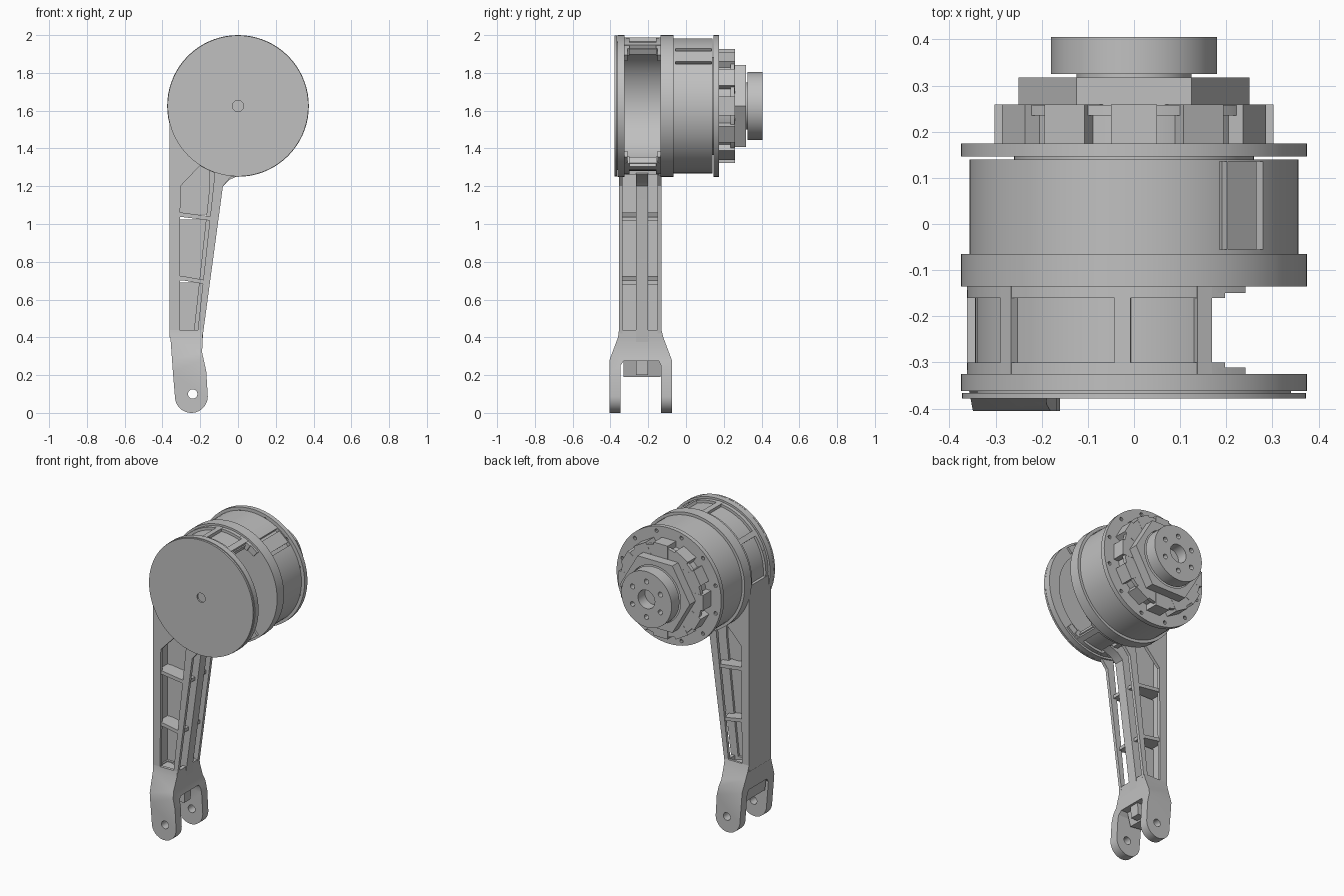
import bpy, bmesh
from math import sin, cos, radians
from mathutils import Vector

if "Cube" in bpy.data.objects:
    bpy.data.objects.remove(bpy.data.objects["Cube"])

AXIS_Z = 1.625  # height of the joint axis, which runs along y

metal = bpy.data.materials.new("light grey metal")
metal.use_nodes = True
grey = (0.53, 0.53, 0.53, 1)
metal.diffuse_color = grey
metal.node_tree.nodes["Principled BSDF"].inputs["Base Color"].default_value = grey


def prism(name, pts, a, b, axis="y"):
    """Extrude a polygon of (x, z) along y, or of (y, z) along x."""
    def place(p, d):
        return (p[0], d, p[1]) if axis == "y" else (d, p[0], p[1])
    bm = bmesh.new()
    face = bm.faces.new([bm.verts.new(place(p, a)) for p in pts])
    top = bmesh.ops.extrude_face_region(bm, geom=[face])["geom"]
    shift = Vector((0, b - a, 0) if axis == "y" else (b - a, 0, 0))
    bmesh.ops.translate(bm, vec=shift, verts=[v for v in top if isinstance(v, bmesh.types.BMVert)])
    bmesh.ops.recalc_face_normals(bm, faces=bm.faces)
    mesh = bpy.data.meshes.new(name)
    bm.to_mesh(mesh)
    bm.free()
    mesh.materials.append(metal)
    obj = bpy.data.objects.new(name, mesh)
    bpy.context.collection.objects.link(obj)
    return obj


def polar(r, deg, cx=0, cz=AXIS_Z):
    return (cx + r * cos(radians(deg)), cz + r * sin(radians(deg)))


def arc(r, start, end, n=48, cx=0, cz=AXIS_Z):
    return [polar(r, start + (end - start) * i / n, cx, cz) for i in range(n + 1)]


def disc(name, r, a, b, n=72, cx=0, cz=AXIS_Z):
    return prism(name, [polar(r, 360 * i / n, cx, cz) for i in range(n)], a, b)


def rect(u0, u1, v0, v1):
    return [(u0, v0), (u1, v0), (u1, v1), (u0, v1)]


def radial_block(name, deg, r0, r1, width, a, b):
    """Block standing on a drum at an angle about the joint axis."""
    out = Vector((cos(radians(deg)), sin(radians(deg))))
    side = Vector((-out.y, out.x)) * width / 2
    mid = Vector((0, AXIS_Z))
    return prism(name, [mid + out * r0 - side, mid + out * r1 - side,
                        mid + out * r1 + side, mid + out * r0 + side], a, b)


def combine(obj, tool, operation="DIFFERENCE"):
    mod = obj.modifiers.new("cut", "BOOLEAN")
    mod.object, mod.operation, mod.solver = tool, operation, "EXACT"
    bpy.context.view_layer.update()
    done = obj.evaluated_get(bpy.context.evaluated_depsgraph_get())
    mesh = bpy.data.meshes.new_from_object(done)
    obj.modifiers.clear()
    obj.data = mesh
    bpy.data.objects.remove(tool)


# Front cover and the open housing behind it
cover = disc("front_cover", 0.373, -0.378, -0.366)
combine(cover, disc("cover_hole", 0.03, -0.4, -0.3, 12))
front_flange = disc("front_flange", 0.375, -0.362, -0.325)
combine(front_flange, disc("flange_hole", 0.3, -0.4, -0.3))
disc("cover_seat", 0.34, -0.368, -0.355)
disc("back_flange", 0.375, -0.135, -0.065)
prism("housing_wall", arc(0.345, 61, 299) + arc(0.31, 299, 61), -0.33, -0.13)
for deg in (65, 94, 140, 220, 266, 295):
    radial_block("housing_rib", deg, 0.33, 0.363, 0.035, -0.33, -0.13)
for y, reach in ((-0.328, 48), (-0.317, 57), (-0.16, 57), (-0.15, 48)):
    prism("housing_lip", arc(0.362, reach, 360 - reach) + arc(0.32, 360 - reach, reach),
          y, y + 0.017)

# Motor can with a sunken panel between two long grooves
motor = disc("motor_can", 0.357, -0.066, 0.14)
for deg, depth, width in ((40, 0.335, 0.02), (57, 0.335, 0.02), (48.5, 0.352, 0.1)):
    combine(motor, radial_block("groove", deg, depth, 0.4, width, -0.055, 0.135))
disc("motor_neck", 0.26, 0.135, 0.15)

# Mounting plate with bolt holes
plate = disc("mounting_plate", 0.375, 0.146, 0.175)
for i in range(12):
    x, z = polar(0.345, 30 * i + 15)
    combine(plate, disc("bolt_hole", 0.012, 0.1, 0.2, 10, x, z))

# Ribbed crown
disc("crown_core", 0.27, 0.17, 0.25)
disc("crown_rim", 0.29, 0.235, 0.258)
for i in range(12):
    radial_block("crown_rib", 30 * i, 0.2, 0.302, 0.1, 0.17, 0.259)

# Hexagonal collar with a round recess
collar = disc("hex_collar", 0.25, 0.255, 0.318, 6)
combine(collar, disc("recess", 0.185, 0.295, 0.35, 48))
disc("output_neck", 0.125, 0.28, 0.33, 48)

# Output flange with a bore and a ring of bolt holes
output = disc("output_flange", 0.18, 0.325, 0.405)
combine(output, disc("bore", 0.06, 0.335, 0.45, 32))
for i in range(6):
    x, z = polar(0.115, 60 * i + 30)
    combine(output, disc("bolt_hole", 0.016, 0.36, 0.45, 12, x, z))


# Leg: the left-hand edge runs down and inwards
def edge_x(z):
    return -0.185 + 0.105 * max(0, z - 0.42) / 0.78


prism("leg_outer_wall", rect(-0.362, -0.33, 0.4, 1.6), -0.355, -0.13)
strut_top, strut_low = edge_x(1.2), edge_x(0.42)
prism("leg_strut", [(0.02, 1.262), (-0.045, 1.235), (strut_top, 1.2), (strut_low, 0.42),
                    (-0.2, 0.2), (-0.25, 0.2), (strut_low - 0.05, 0.42),
                    (strut_top - 0.07, 1.2), (-0.15, 1.32)], -0.265, -0.2)

# Web panels between the wall and the strut, split by cross webs
for low, high in ((0.24, 0.395), (0.4, 0.69), (0.71, 1.025)):
    prism("leg_web", [(-0.34, low), (edge_x(low) - 0.03, low),
                      (edge_x(high) - 0.03, high), (-0.34, high)], -0.25, -0.215)
prism("leg_top_web", [(-0.34, 1.05), (-0.14, 1.05), (-0.1, 1.29), (-0.17, 1.33),
                      (-0.3, 1.45), (-0.34, 1.55)], -0.25, -0.215)
for z in (0.4, 0.69, 1.025):
    right = edge_x(z)
    prism("cross_web", [(-0.34, z + 0.012), (-0.295, z + 0.012), (right - 0.02, z - 0.01),
                        (right - 0.02, z + 0.012), (-0.295, z + 0.035), (-0.34, z + 0.035)],
          -0.35, -0.135)

# Narrow rails along both edges of both faces of the leg
for y in (-0.355, -0.15):
    prism("leg_outer_rail", [(-0.34, 0.42), (-0.31, 0.42), (-0.305, 1.2), (-0.2, 1.31),
                             (-0.3, 1.46), (-0.34, 1.56)], y, y + 0.02)
    prism("leg_inner_rail", [(strut_low - 0.03, 0.42), (strut_low, 0.42),
                             (strut_top, 1.2), (-0.03, 1.26), (-0.12, 1.3),
                             (strut_top - 0.05, 1.2)], y, y + 0.02)

# Fork: two lugs joined by a shoulder
fork = prism("fork", [(-0.355, 0.44), (-0.36, 0.4), (-0.405, 0.28), (-0.405, -0.01),
                      (-0.347, -0.01), (-0.347, 0.25), (-0.33, 0.275), (-0.145, 0.275),
                      (-0.132, 0.25), (-0.132, -0.01), (-0.075, -0.01), (-0.075, 0.28),
                      (-0.12, 0.4), (-0.13, 0.44)], -0.4, -0.1, "x")
outline = ([(-0.168, 0.22), (-0.19, 0.32), (-0.185, 0.46), (-0.362, 0.46),
            (-0.355, 0.36), (-0.345, 0.22)] + arc(0.087, 190, 360, 16, -0.247, 0.087))
combine(fork, prism("outline", outline, -0.5, 0), "INTERSECT")
combine(fork, disc("pin_hole", 0.025, -0.5, 0, 20, -0.24, 0.1))
# Open the shoulder so that only its rim remains
for a, b in ((-0.335, -0.265), (-0.2, -0.145)):
    combine(fork, prism("pocket", rect(-0.32, -0.21, 0.3, 0.5), a, b))
prism("fork_stop", [(-0.345, 0.3), (-0.335, 0.2), (-0.25, 0.19), (-0.22, 0.3)], -0.33, -0.135)

# Smooth the round walls and keep every edge crisp
bpy.ops.object.select_all(action="DESELECT")
for obj in bpy.context.scene.objects:
    if obj.type == "MESH":
        obj.select_set(True)
        bpy.context.view_layer.objects.active = obj
bpy.ops.object.shade_smooth_by_angle(angle=radians(30))
